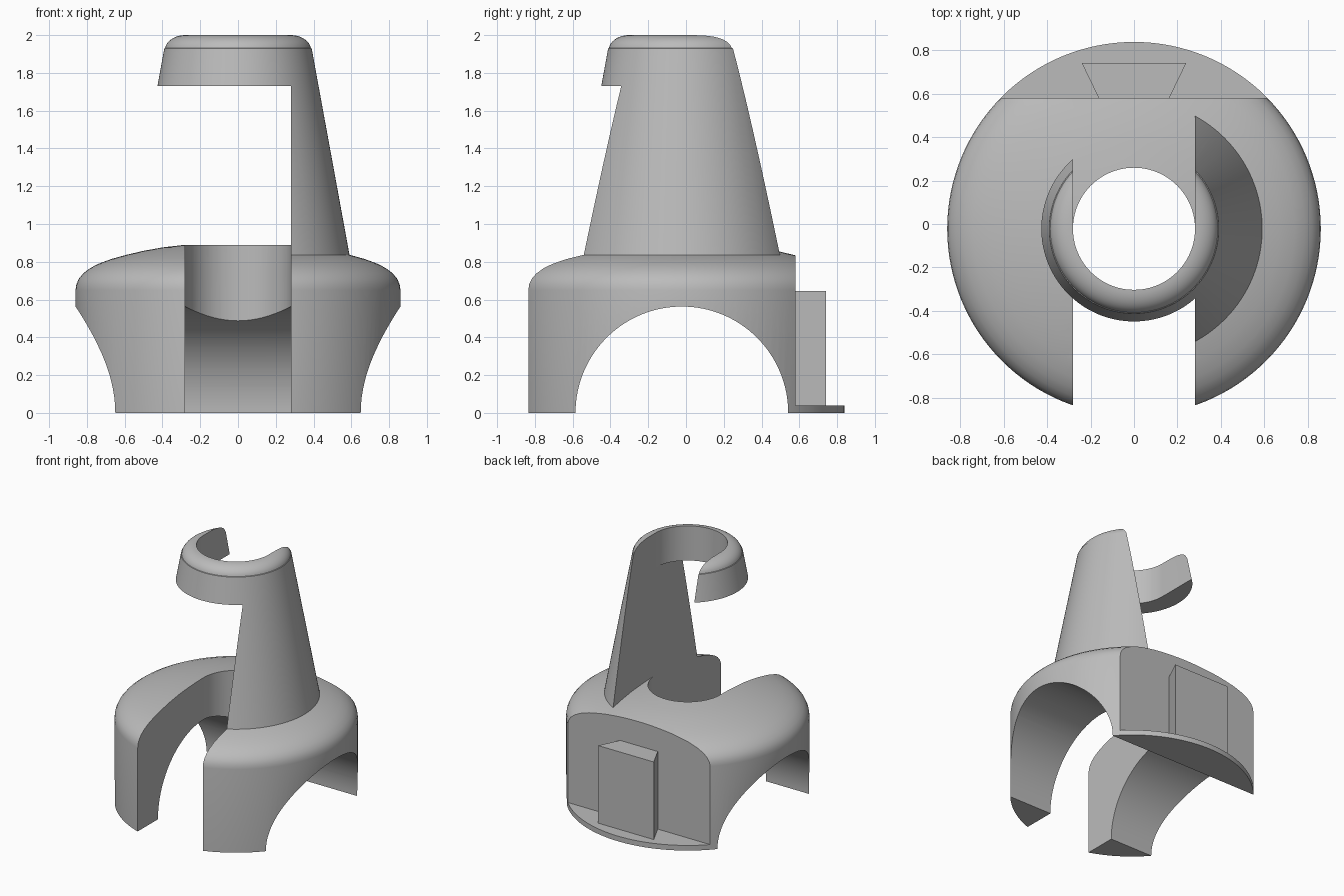
import bpy, bmesh, math
from mathutils import Matrix

old = bpy.data.objects.get("Cube")
if old:
    bpy.data.objects.remove(old, do_unlink=True)

CY = -0.022     # y of the shared vertical axis
R = 0.281       # bore radius and half slot width

grey = bpy.data.materials.new("plain grey")
grey.use_nodes = True
grey.diffuse_color = (0.5, 0.5, 0.5, 1)
grey.node_tree.nodes["Principled BSDF"].inputs["Base Color"].default_value = (0.5, 0.5, 0.5, 1)


def finish(name, bm):
    bmesh.ops.recalc_face_normals(bm, faces=bm.faces)
    mesh = bpy.data.meshes.new(name)
    bm.to_mesh(mesh)
    bm.free()
    mesh.materials.append(grey)
    ob = bpy.data.objects.new(name, mesh)
    bpy.context.collection.objects.link(ob)
    return ob


def lathe(name, profile, steps=128):
    """Solid of revolution from (radius, z) points that start and end on the axis."""
    bm = bmesh.new()
    vs = [bm.verts.new((r, CY, z)) for r, z in profile]
    es = [bm.edges.new(p) for p in zip(vs, vs[1:])]
    bmesh.ops.spin(bm, geom=vs + es, cent=(0, CY, 0), axis=(0, 0, 1),
                   angle=math.tau, steps=steps, use_duplicate=False)
    bmesh.ops.remove_doubles(bm, verts=bm.verts, dist=1e-4)
    return finish(name, bm)


def prism(name, outline, z0, z1):
    bm = bmesh.new()
    face = bm.faces.new([bm.verts.new((x, y, z0)) for x, y in outline])
    top = bmesh.ops.extrude_face_region(bm, geom=[face])["geom"]
    bmesh.ops.translate(bm, vec=(0, 0, z1 - z0),
                        verts=[v for v in top if isinstance(v, bmesh.types.BMVert)])
    return finish(name, bm)


def box(name, x0, x1, y0, y1, z0, z1):
    return prism(name, [(x0, y0), (x1, y0), (x1, y1), (x0, y1)], z0, z1)


def keyhole(name, side, z0, z1, n=48):
    """Half-round bore whose straight slot runs out towards y = side."""
    arc = [(R * math.cos(math.pi * i / n), CY - side * R * math.sin(math.pi * i / n))
           for i in range(n + 1)]
    return prism(name, arc + [(-R, 2 * side), (R, 2 * side)], z0, z1)


def cut(ob, *cutters):
    bpy.context.view_layer.objects.active = ob
    for c in cutters:
        mod = ob.modifiers.new("cut", "BOOLEAN")
        mod.operation, mod.solver, mod.object = "DIFFERENCE", "EXACT", c
        bpy.ops.object.modifier_apply(modifier=mod.name)
        bpy.data.objects.remove(c, do_unlink=True)


def arc_points(cr, cz, a, b, n=10):
    """Quarter ellipse from the outer side up to the top."""
    return [(cr + a * math.cos(math.pi / 2 * i / n), cz + b * math.sin(math.pi / 2 * i / n))
            for i in range(n + 1)]


# Domed base with a flange at the back
dome = [(0.86, 0.65), (0.856, 0.68), (0.843, 0.71), (0.82, 0.738), (0.785, 0.765),
        (0.74, 0.789), (0.67, 0.815), (0.59, 0.837), (0.5, 0.858), (0.4, 0.876), (0.28, 0.89)]
base = lathe("domed_base", [(0, 0), (0.86, 0)] + dome + [(0, 0.89)])

# Arched tunnel running left to right through the base
n = 128
tunnel = prism("tunnel_cutter", [(0.563 * math.cos(math.tau * i / n),
                                  0.563 * math.sin(math.tau * i / n)) for i in range(n)], -2, 2)
tunnel.data.transform(Matrix.Translation((0, CY, 0)) @ Matrix.Rotation(math.pi / 2, 4, "Y"))
cut(base, tunnel, keyhole("front_slot_cutter", -1, -1, 2),
    box("back_flat_cutter", -2, 2, 0.58, 2, 0.04, 2))

# Tapered side wall carrying an open ring at the top
tower = lathe("side_wall_and_ring", [(0, 0.8), (0.597, 0.8), (0.39, 1.93)]
              + arc_points(0.28, 1.92, 0.107, 0.08)[1:] + [(0, 2)])
cut(tower, box("wall_cutter", -2, R, -2, 2, 0, 1.73),
    keyhole("ring_slot_cutter", 1, 1.5, 3))

# Dovetail mounting block on the back flat
dovetail = prism("dovetail_block", [(-0.16, 0.575), (0.16, 0.575), (0.24, 0.74), (-0.24, 0.74)],
                 0.035, 0.645)

bpy.ops.object.select_all(action="DESELECT")
for ob in (base, tower, dovetail):
    ob.select_set(True)
bpy.context.view_layer.objects.active = base
bpy.ops.object.shade_smooth_by_angle(angle=math.radians(30))
